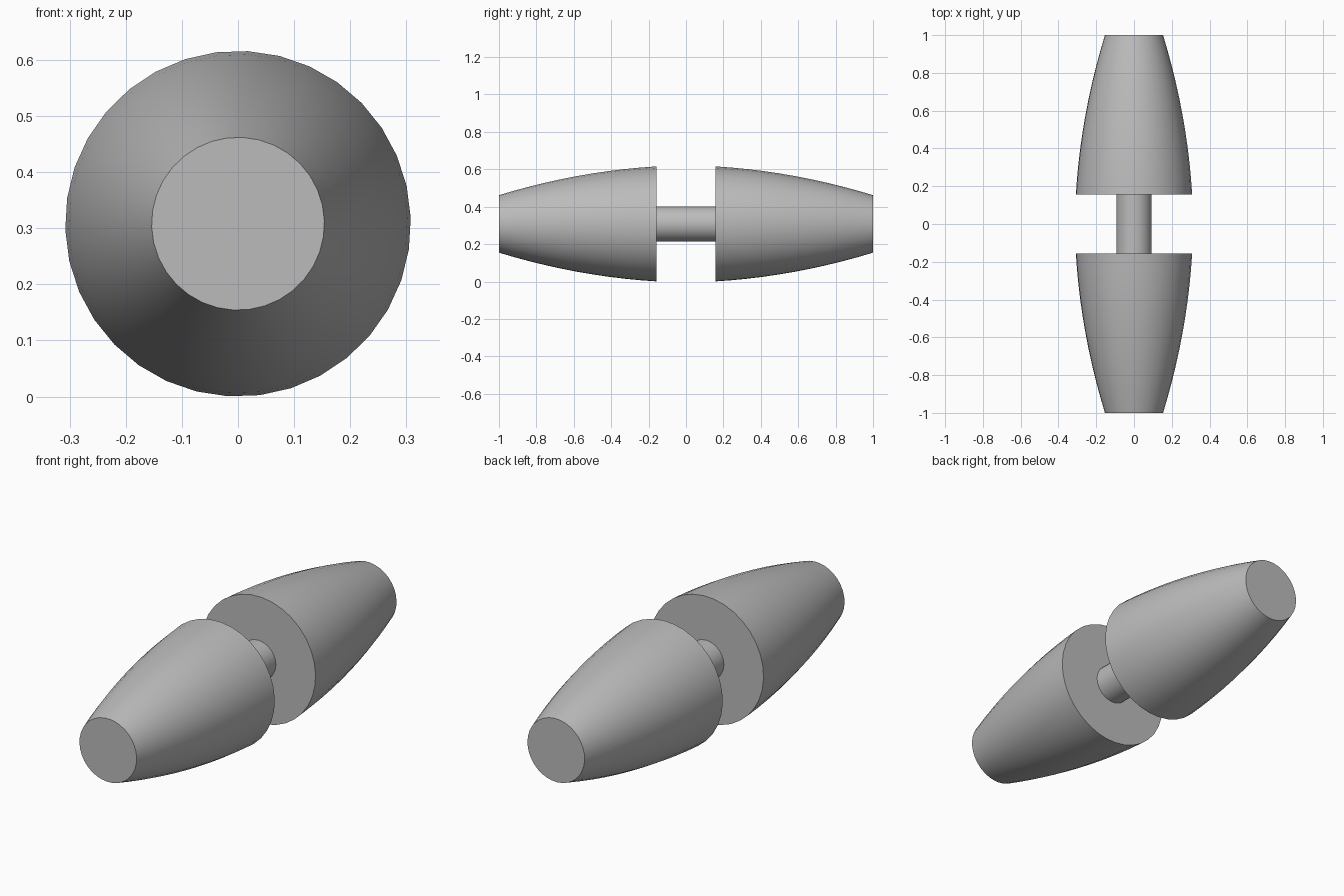
import bpy, bmesh, math

cube = bpy.data.objects.get("Cube")
if cube:
    bpy.data.objects.remove(cube, do_unlink=True)

AXIS_Z = 0.308      # height of the long axis
GAP = 0.157         # half the distance between the two bodies
WIDE, TIP, SHAFT = 0.308, 0.154, 0.094

grey = bpy.data.materials.new("plain_grey")
grey.use_nodes = True
colour = (0.5, 0.5, 0.5, 1)
grey.diffuse_color = colour
grey.node_tree.nodes["Principled BSDF"].inputs["Base Color"].default_value = colour


def lathe(name, profile, sides, phase=0.0):
    """Closed solid of revolution about the y axis from (y, radius) pairs."""
    bm = bmesh.new()
    rings = []
    for y, r in profile:
        angles = [phase + math.tau * i / sides for i in range(sides)]
        rings.append([bm.verts.new((r * math.sin(a), y, AXIS_Z + r * math.cos(a)))
                      for a in angles])
    for a, b in zip(rings, rings[1:]):
        for i in range(sides):
            j = (i + 1) % sides
            bm.faces.new((a[i], a[j], b[j], b[i]))
    bm.faces.new(rings[0])
    bm.faces.new(rings[-1])
    bmesh.ops.recalc_face_normals(bm, faces=bm.faces)
    mesh = bpy.data.meshes.new(name)
    bm.to_mesh(mesh)
    bm.free()
    mesh.materials.append(grey)
    obj = bpy.data.objects.new(name, mesh)
    bpy.context.collection.objects.link(obj)
    bpy.ops.object.select_all(action="DESELECT")
    obj.select_set(True)
    bpy.context.view_layer.objects.active = obj
    bpy.ops.object.shade_smooth_by_angle(angle=math.radians(30))


def bullet_profile(direction, steps=10):
    """Convex taper from the wide inner end to the flat tip."""
    length = 1 - GAP
    slope = 0.06
    bend = (WIDE - TIP - slope * length) / length ** 2
    ts = [length * i / steps for i in range(steps + 1)]
    return [(direction * (GAP + t), WIDE - slope * t - bend * t * t) for t in ts]


# Two tapered bodies joined by a thin shaft
lathe("front_body", bullet_profile(-1), 34, 0.058)
lathe("rear_body", bullet_profile(1), 34, 0.058)
lathe("connecting_shaft", [(-GAP, SHAFT), (GAP, SHAFT)], 34)
